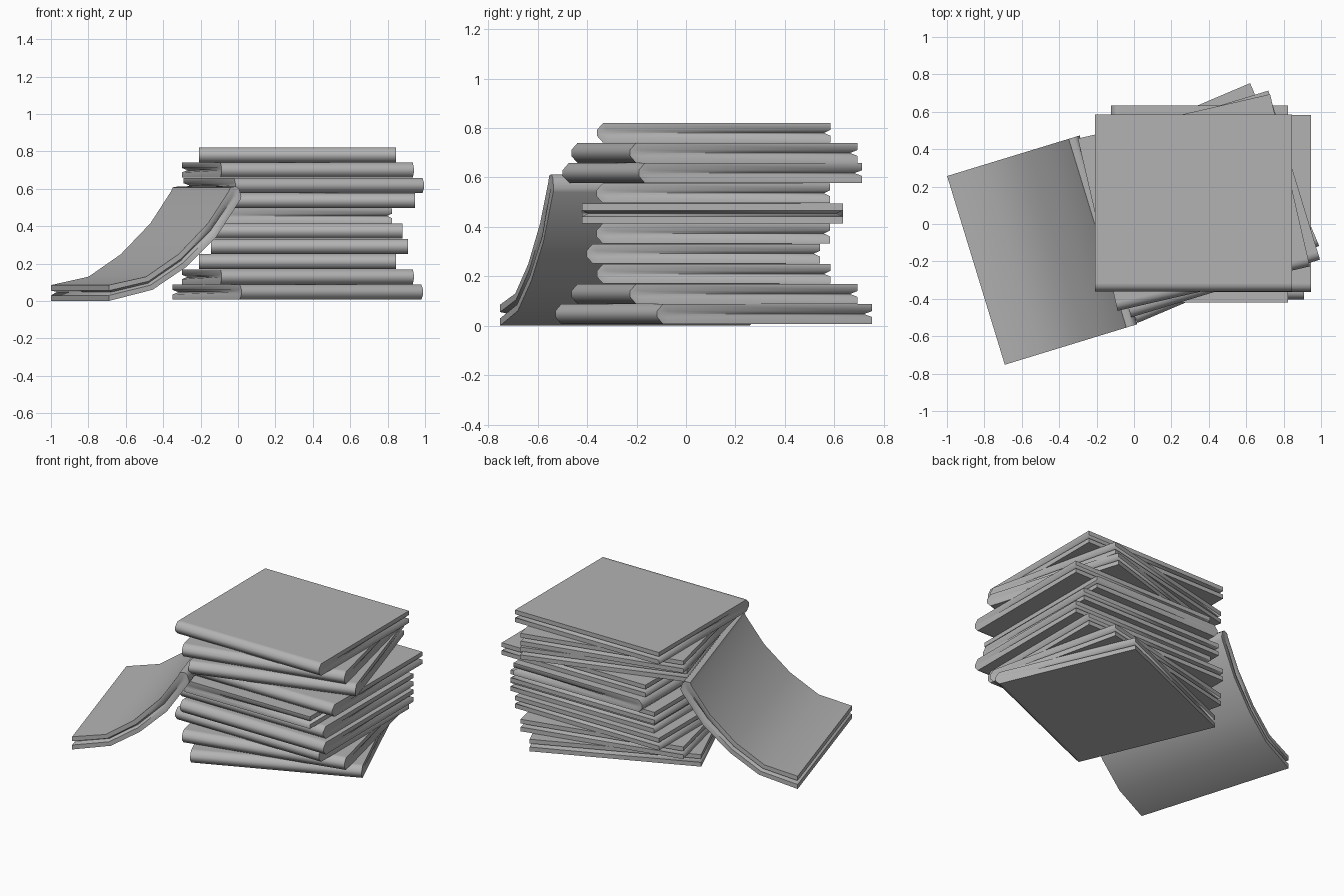
import bpy, bmesh, math
from mathutils import Vector

cube = bpy.data.objects.get("Cube")
if cube:
    bpy.data.objects.remove(cube, do_unlink=True)

GREY = (0.45, 0.45, 0.45, 1.0)
cloth = bpy.data.materials.new("grey_cloth")
cloth.use_nodes = True
cloth.diffuse_color = GREY
cloth.node_tree.nodes["Principled BSDF"].inputs["Base Color"].default_value = GREY

WIDTH, DEPTH, THICK, STEP = 1.055, 0.945, 0.08, 0.0815
NOTCH = 0.025                              # depth of seam groove and fold bevel
LAYERS = (0.0, 0.35, 0.5, 0.65, 1.0)       # heights through the thickness


def folded_cloth(name, stations, start, location, angle):
    """Two-layer cloth; stations run (bottom, top) from the open end to the fold."""
    bm = bmesh.new()
    last = len(stations) - 1
    grid = []
    for i, (bottom, top) in enumerate(stations):
        column = []
        for t in LAYERS:
            p = Vector(bottom).lerp(Vector(top), t)
            # seam notch at the open end, bevelled corners at the fold
            pulled = (i == 0 and t == 0.5) or (i == last and t in (0.0, 1.0))
            if pulled:
                near = stations[1] if i == 0 else stations[last - 1]
                q = Vector(near[0]).lerp(Vector(near[1]), t)
                p += (q - p).normalized() * NOTCH
            # groove between the layers along both sides
            half = WIDTH / 2 - (NOTCH if t == 0.5 and i < last - 1 else 0)
            column.append([bm.verts.new((s * half, start - p.x, p.y)) for s in (-1, 1)])
        grid.append(column)
    n = len(LAYERS) - 1
    for i in range(last):
        for j in (0, n):                   # underside and top
            a, b = grid[i][j], grid[i + 1][j]
            bm.faces.new((a[0], a[1], b[1], b[0]))
        for j in range(n):                 # two sides
            for s in (0, 1):
                bm.faces.new((grid[i][j][s], grid[i + 1][j][s],
                              grid[i + 1][j + 1][s], grid[i][j + 1][s]))
    for column in (grid[0], grid[last]):   # open end and folded end
        for j in range(n):
            a, b = column[j], column[j + 1]
            bm.faces.new((a[0], a[1], b[1], b[0]))
    bmesh.ops.recalc_face_normals(bm, faces=bm.faces)
    mesh = bpy.data.meshes.new(name)
    bm.to_mesh(mesh)
    bm.free()
    mesh.materials.append(cloth)
    obj = bpy.data.objects.new(name, mesh)
    bpy.context.collection.objects.link(obj)
    obj.location = location
    obj.rotation_euler.z = math.radians(angle)
    bpy.ops.object.select_all(action='DESELECT')
    obj.select_set(True)
    bpy.context.view_layer.objects.active = obj
    bpy.ops.object.shade_smooth_by_angle(angle=math.radians(50))
    return obj


# Stack of flat folded cloths: centre x, centre y, turn
flat = [((d, 0.0), (d, THICK)) for d in (0.0, DEPTH - 0.045, DEPTH)]
stack = [
    (0.32, 0.112, 23), (0.32, 0.115, 13), (0.318, 0.112, 0), (0.382, 0.07, 0),
    (0.352, 0.11, 0), (0.35, 0.107, -90), (0.418, 0.11, 0), (0.352, 0.107, 17),
    (0.32, 0.115, 13), (0.318, 0.112, 0),
]
for k, (x, y, turn) in enumerate(stack):
    folded_cloth(f"folded_cloth_{k + 1}", flat, DEPTH / 2, (x, y, 0.007 + k * STEP), turn)

# Cloth leaning in a curve against the side of the stack
curve = [
    ((0.0, 0.0), (0.0, 0.085)), ((0.245, 0.06), (0.21, 0.13)),
    ((0.43, 0.18), (0.39, 0.25)), ((0.6, 0.34), (0.555, 0.415)),
    ((0.735, 0.54), (0.67, 0.585)), ((0.75, 0.58), (0.69, 0.63)),
]
folded_cloth("draped_cloth", curve, 0.0, (-0.845, -0.248, 0.0), 107)
